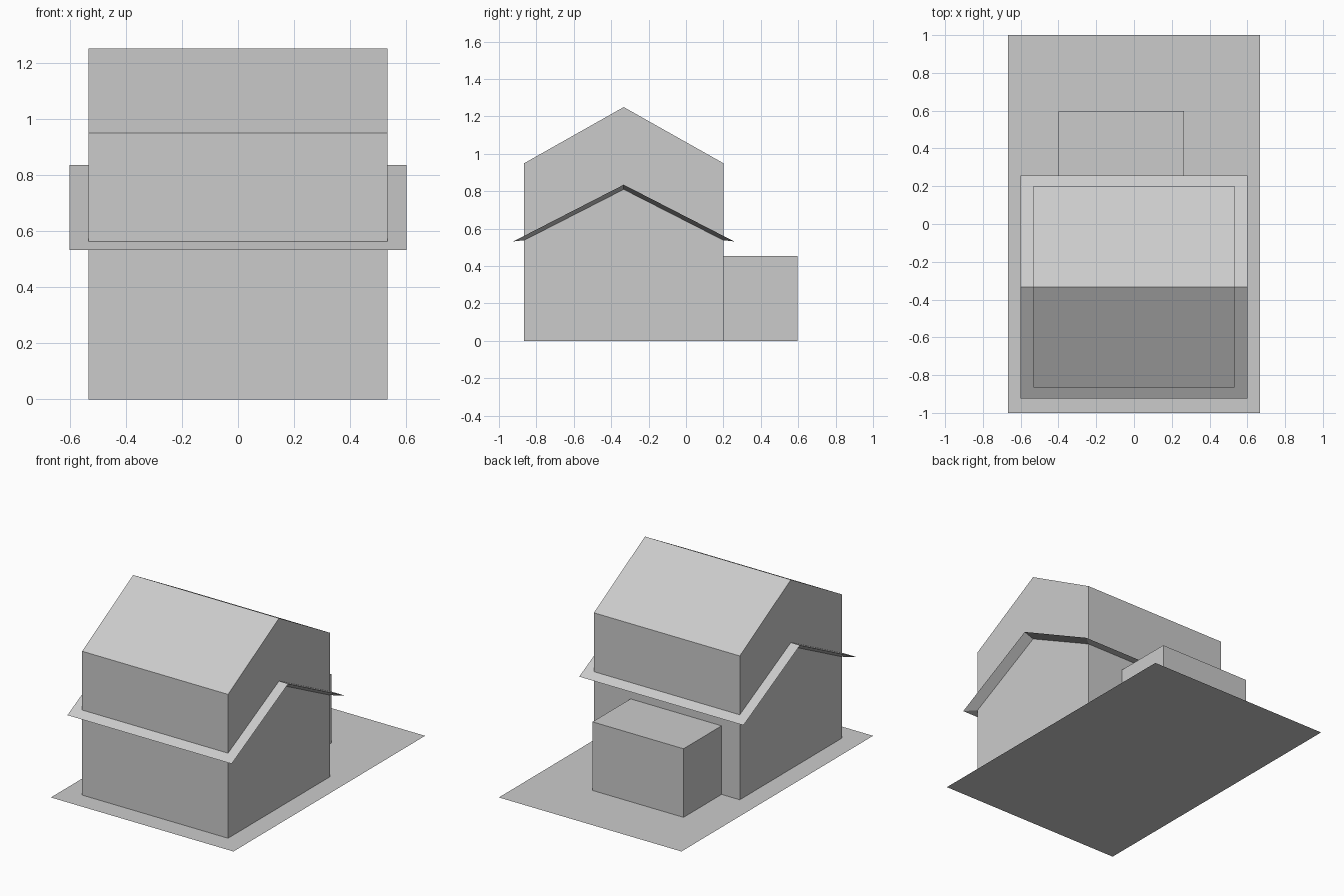
import bpy
import bmesh

cube = bpy.data.objects.get("Cube")
if cube:
    bpy.data.objects.remove(cube)

grey = bpy.data.materials.new("plain_grey")
grey.use_nodes = True
colour = (0.6, 0.6, 0.6, 1)
grey.diffuse_color = colour
grey.node_tree.nodes["Principled BSDF"].inputs["Base Color"].default_value = colour


def finish(name, bm):
    """Turn a bmesh into a flat-shaded object."""
    mesh = bpy.data.meshes.new(name)
    bm.to_mesh(mesh)
    bm.free()
    mesh.materials.append(grey)
    obj = bpy.data.objects.new(name, mesh)
    bpy.context.collection.objects.link(obj)
    return obj


def section(bm, x, profile):
    return [bm.verts.new((x, y, z)) for y, z in profile]


def prism(name, x0, x1, profile):
    """Extrude a closed (y, z) profile along x."""
    bm = bmesh.new()
    a, b = section(bm, x0, profile), section(bm, x1, profile)
    bm.faces.new(a)
    bm.faces.new(b)
    for i in range(len(a)):
        j = (i + 1) % len(a)
        bm.faces.new((a[i], a[j], b[j], b[i]))
    bmesh.ops.recalc_face_normals(bm, faces=bm.faces)
    return finish(name, bm)


# Main dimensions
front, back, ridge = -0.865, 0.2, -0.333
half_width = 0.533

# Ground sheet
bm = bmesh.new()
bm.faces.new([bm.verts.new((x, y, 0)) for x, y in
              ((-0.667, -1), (0.667, -1), (0.667, 1), (-0.667, 1))])
finish("ground_sheet", bm)

# Gabled house body
prism("house_body", -half_width, half_width,
      [(front, 0), (back, 0), (back, 0.95), (ridge, 1.25), (front, 0.95)])

# Low box extension on the back wall
prism("back_extension", -0.4, 0.265,
      [(back, 0), (0.597, 0), (0.597, 0.453), (back, 0.453)])

# Awning: sharp outer rim, underside tapering down to the walls
rim = [(-0.923, 0.532), (ridge, 0.835), (0.257, 0.532)]
root = [(front, 0.538), (ridge, 0.81), (back, 0.538)]
bm = bmesh.new()
rim_l, rim_r = section(bm, -0.6, rim), section(bm, 0.6, rim)
root_l, root_r = section(bm, -half_width, root), section(bm, half_width, root)
for i in (0, 1):
    for a, b in ((rim_l, rim_r), (root_l, root_r), (rim_l, root_l), (rim_r, root_r)):
        bm.faces.new((a[i], a[i + 1], b[i + 1], b[i]))
for i in (0, 2):
    bm.faces.new((rim_l[i], rim_r[i], root_r[i], root_l[i]))
bmesh.ops.recalc_face_normals(bm, faces=bm.faces)
finish("awning", bm)
